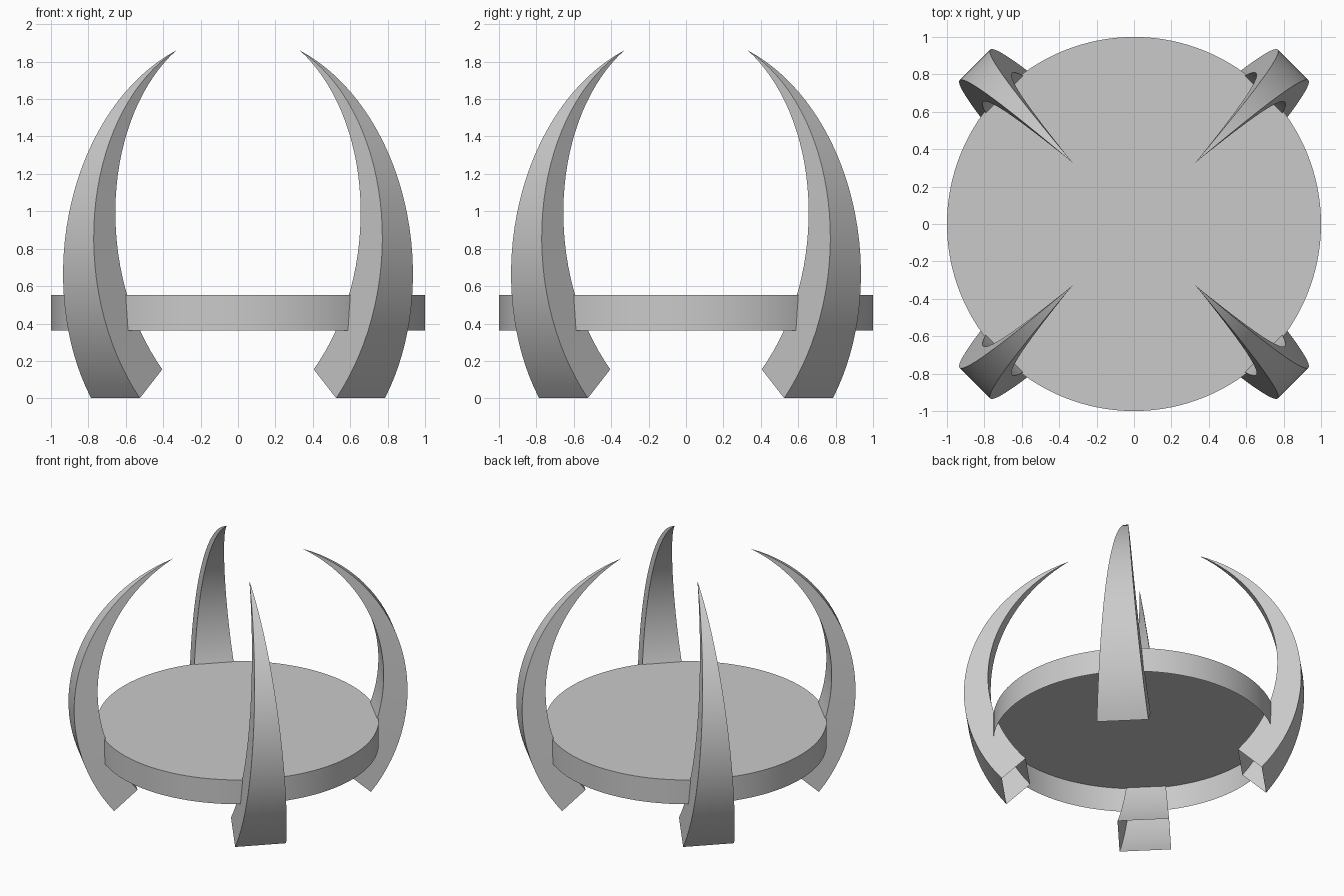
import bpy
import bmesh
import math
from mathutils import Vector

cube = bpy.data.objects.get("Cube")
if cube:
    bpy.data.objects.remove(cube, do_unlink=True)

grey = bpy.data.materials.new("plain grey")
grey.use_nodes = True
colour = (0.59, 0.59, 0.59, 1)
grey.diffuse_color = colour
grey.node_tree.nodes["Principled BSDF"].inputs["Base Color"].default_value = colour


def finish(bm, name):
    mesh = bpy.data.meshes.new(name)
    bm.to_mesh(mesh)
    bm.free()
    mesh.materials.append(grey)
    obj = bpy.data.objects.new(name, mesh)
    bpy.context.collection.objects.link(obj)
    bpy.ops.object.select_all(action='DESELECT')
    obj.select_set(True)
    bpy.context.view_layer.objects.active = obj
    bpy.ops.object.shade_smooth_by_angle(angle=math.radians(30))


# Round platform: a top and a rim, open underneath
bm = bmesh.new()
bmesh.ops.create_cone(bm, cap_ends=True, segments=128, radius1=1, radius2=1, depth=0.19)
bmesh.ops.translate(bm, verts=bm.verts, vec=(0, 0, 0.457))
bmesh.ops.delete(bm, geom=[f for f in bm.faces if f.normal.z < -0.5], context='FACES_ONLY')
finish(bm, "round_platform")


def arc(centre, radius, start, end, steps=32):
    """Points along an arc, as distance out and height."""
    angles = [math.radians(start + (end - start) * i / steps) for i in range(steps + 1)]
    return [(centre[0] + radius * math.cos(a), centre[1] + radius * math.sin(a))
            for a in angles]


# The crescent between two arcs is the side outline of a claw
outer = arc((0.016, 0.762), 1.187, -39.9, 67.7)
inner = arc((-0.085, 0.889), 1.117, -41.1, 60.4)
BASE_HALF_WIDTH = 0.184


def claw(name, angle):
    out = Vector((math.cos(angle), math.sin(angle), 0))
    side = Vector((-out.y, out.x, 0))
    bm = bmesh.new()

    def corner(point, offset):
        return bm.verts.new(out * point[0] + side * offset + Vector((0, 0, point[1])))

    # Square rings narrowing evenly to a point; the foot is open
    rings = []
    last = len(outer) - 1
    for i in range(last):
        w = BASE_HALF_WIDTH * (1 - i / last)
        rings.append([corner(outer[i], -w), corner(outer[i], w),
                      corner(inner[i], w), corner(inner[i], -w)])
    tip = corner(outer[last], 0)
    for low, high in zip(rings, rings[1:]):
        for k in range(4):
            n = (k + 1) % 4
            bm.faces.new((low[k], low[n], high[n], high[k]))
    for k in range(4):
        bm.faces.new((rings[-1][k], rings[-1][(k + 1) % 4], tip))
    finish(bm, name)


# Four curved claws on the diagonals
for index, name in enumerate(("back_left_claw", "back_right_claw",
                              "front_right_claw", "front_left_claw")):
    claw(name, math.radians(45 + 90 * index))
